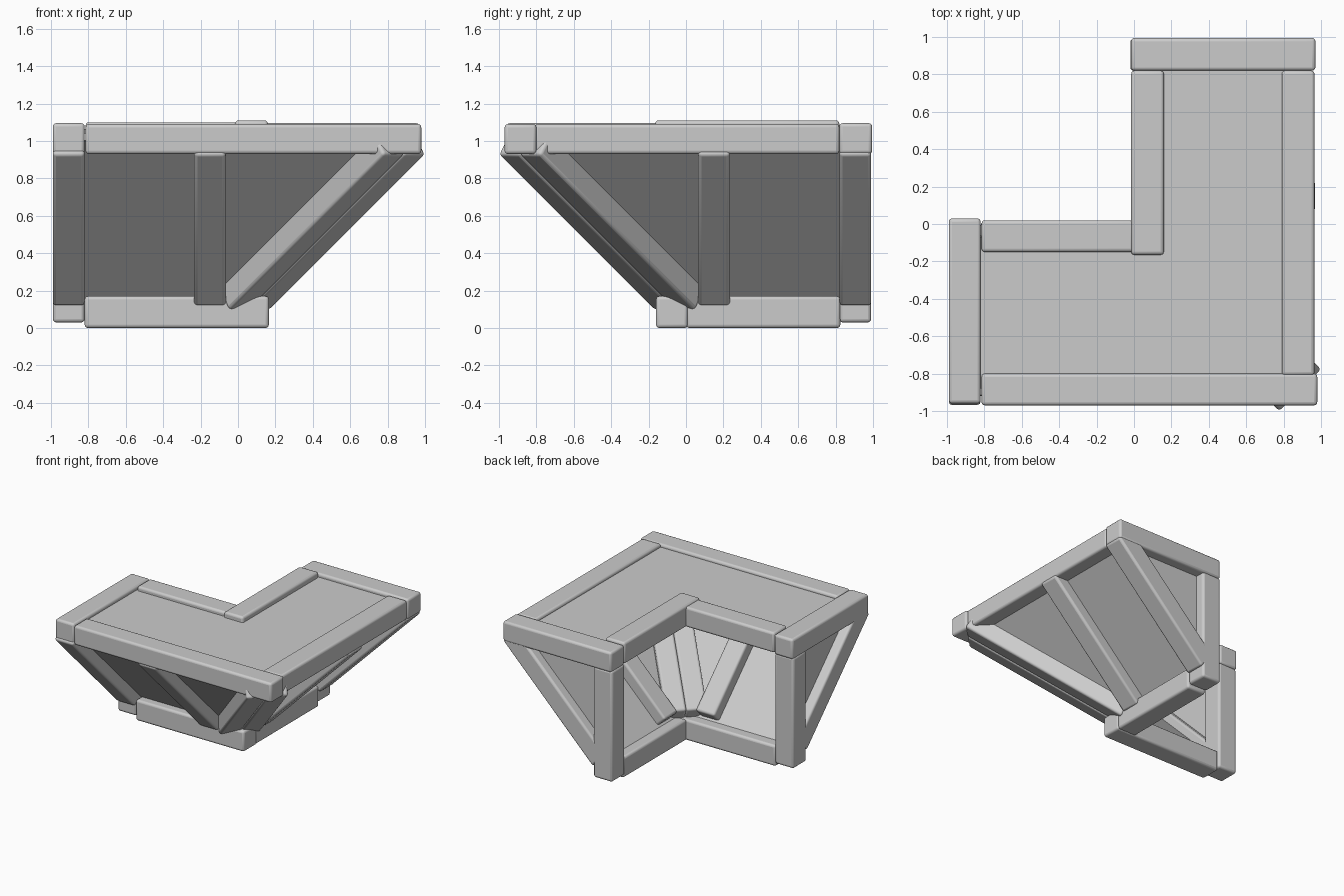
import bpy, bmesh
from mathutils import Vector, Matrix

cube = bpy.data.objects.get("Cube")
if cube:
    bpy.data.objects.remove(cube, do_unlink=True)

grey = bpy.data.materials.new("plain grey")
grey.use_nodes = True
grey.diffuse_color = (0.6, 0.6, 0.6, 1)
grey.node_tree.nodes["Principled BSDF"].inputs["Base Color"].default_value = (0.6, 0.6, 0.6, 1)

# Reflection across the outer corner: swaps the two arms
SWAP = Matrix(((0, -1, 0, 0), (-1, 0, 0, 0), (0, 0, 1, 0), (0, 0, 0, 1)))
ARMS = (("front", Matrix.Identity(4)), ("side", SWAP))


def finish(name, bm, bevel=0.0):
    bmesh.ops.recalc_face_normals(bm, faces=bm.faces)
    mesh = bpy.data.meshes.new(name)
    bm.to_mesh(mesh)
    bm.free()
    mesh.materials.append(grey)
    ob = bpy.data.objects.new(name, mesh)
    bpy.context.collection.objects.link(ob)
    if bevel:
        mod = ob.modifiers.new("rounded edges", 'BEVEL')
        mod.width = bevel
        mod.segments = 3
        bpy.ops.object.select_all(action='DESELECT')
        ob.select_set(True)
        bpy.context.view_layer.objects.active = ob
        bpy.ops.object.shade_smooth_by_angle()
    return ob


def timber(name, corner, length, width, depth, flip=Matrix.Identity(4)):
    """Rounded beam spanned by three edge vectors from one corner."""
    bm = bmesh.new()
    bmesh.ops.create_cube(bm, size=1)
    axes = [Vector(a) for a in (length, width, depth)]
    for v in bm.verts:
        k = v.co + Vector((0.5, 0.5, 0.5))
        v.co = flip @ (Vector(corner) + sum((a * f for a, f in zip(axes, k)), Vector()))
    return finish(name, bm, 0.018)


def block(name, lo, hi):
    s = [b - a for a, b in zip(lo, hi)]
    return timber(name, lo, (s[0], 0, 0), (0, s[1], 0), (0, 0, s[2]))


def panel(name, points, thickness, flip=Matrix.Identity(4)):
    """Flat board: polygon extruded along the given vector."""
    bm = bmesh.new()
    face = bm.faces.new([bm.verts.new(p) for p in points])
    out = bmesh.ops.extrude_face_region(bm, geom=[face], use_keep_orig=True)
    moved = [g for g in out["geom"] if isinstance(g, bmesh.types.BMVert)]
    bmesh.ops.translate(bm, vec=thickness, verts=moved)
    bm.transform(flip)
    return finish(name, bm)


# Top frame
block("top_front_beam", (-0.815, -0.97, 0.93), (0.98, -0.80, 1.09))
block("top_side_beam", (0.79, -0.81, 0.93), (0.965, 0.82, 1.09))
block("top_inner_front_beam", (-0.815, -0.15, 0.935), (0.0, 0.02, 1.10))
block("top_inner_side_beam", (-0.015, -0.165, 0.935), (0.16, 0.82, 1.11))
block("top_front_arm_end", (-0.99, -0.96, 0.93), (-0.82, 0.03, 1.095))
block("top_side_arm_end", (-0.015, 0.82, 0.93), (0.97, 0.995, 1.095))

# Floor board of both arms
panel("floor_panel", [(-0.9, -0.88, 1.04), (0.88, -0.88, 1.04), (0.88, 0.9, 1.04),
                      (0.07, 0.9, 1.04), (0.07, -0.07, 1.04), (-0.9, -0.07, 1.04)],
      (0, 0, 0.025))

# Base beams around the inner corner
block("base_front_beam", (-0.82, -0.16, 0.0), (0.165, 0.01, 0.17))
block("base_side_beam", (-0.01, 0.0, 0.0), (0.16, 0.825, 0.17))

# Mirrored parts of the two arms
for arm, flip in ARMS:
    timber(arm + "_post", (-0.99, -0.15, 0.03), (0.17, 0, 0), (0, 0.17, 0), (0, 0, 0.91), flip)
    for part, x, deep in (("end", -0.99, 0.118), ("middle", -0.235, 0.135)):
        timber(f"{arm}_{part}_brace", (x, -0.16, 0.115), (0, -0.815, 0.815),
               (0.17, 0, 0), (0, deep, deep), flip)
    # Hip brace: one of a pair side by side along the outer corner
    timber(arm + "_hip_brace", (0.06, -0.06, 0.095), (0.833, -0.833, 0.833),
           (-0.112, -0.112, 0), (-0.08, 0.08, 0.16), flip)
    panel(arm + "_sloping_panel", [(-0.9, -0.06, 0.14), (0.06, -0.06, 0.14),
                                   (0.92, -0.92, 1.0), (-0.9, -0.92, 1.0)],
          (0, 0.006, 0.006), flip)
    panel(arm + "_end_panel", [(-0.91, -0.06, 0.14), (-0.91, -0.06, 1.0), (-0.91, -0.92, 1.0)],
          (0.02, 0, 0), flip)
